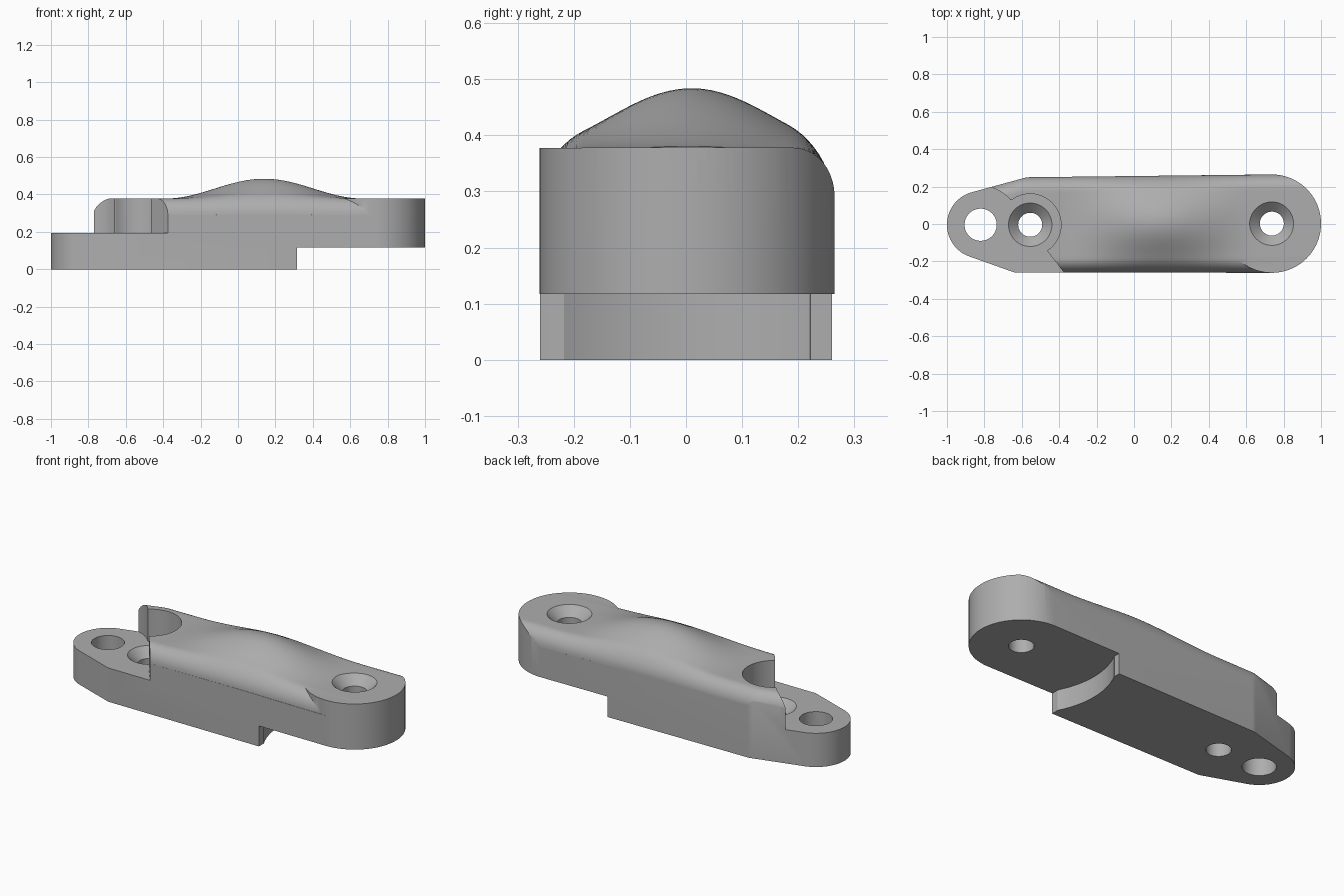
import bpy, bmesh
from math import sin, cos, pi, radians

if "Cube" in bpy.data.objects:
    bpy.data.objects.remove(bpy.data.objects["Cube"])

TOP, SHELF, UNDER = 0.378, 0.193, 0.117
BOSS, EYE, SEAT = (0.737, 0.002), (-0.82, -0.004), (-0.555, -0.004)
BOSS_R, EYE_R = 0.263, 0.18


def arc(center, r, a0, a1, n=32):
    """Points on an arc, angles in degrees."""
    angles = [radians(a0 + (a1 - a0) * i / n) for i in range(n + 1)]
    return [(center[0] + r * cos(a), center[1] + r * sin(a)) for a in angles]


def loft(name, sections):
    """Closed solid through matching rings of points, facing outward."""
    bm = bmesh.new()
    rings = [[bm.verts.new(p) for p in section] for section in sections]
    for a, b in zip(rings, rings[1:]):
        for i in range(len(a)):
            j = (i + 1) % len(a)
            bm.faces.new((a[i], a[j], b[j], b[i]))
    bm.faces.new(list(reversed(rings[0])))
    bm.faces.new(rings[-1])
    bm.normal_update()
    if bm.calc_volume(signed=True) < 0:
        bmesh.ops.reverse_faces(bm, faces=bm.faces[:])
    mesh = bpy.data.meshes.new(name)
    bm.to_mesh(mesh)
    bm.free()
    ob = bpy.data.objects.new(name, mesh)
    bpy.context.scene.collection.objects.link(ob)
    return ob


def prism(name, points, z0, z1):
    return loft(name, [[(x, y, z) for x, y in points] for z in (z0, z1)])


def turned(name, center, profile):
    """Solid of revolution from (radius, z) points."""
    return loft(name, [[(x, y, z) for x, y in arc(center, r, 0, 360, 64)[:-1]]
                       for r, z in profile])


def combine(target, tool, operation):
    """Apply a boolean, using the second solver if the first gives nothing."""
    mod = target.modifiers.new("cut", "BOOLEAN")
    mod.operation, mod.object = operation, tool
    for solver in ("EXACT", "MANIFOLD"):
        mod.solver = solver
        target.update_tag()
        graph = bpy.context.evaluated_depsgraph_get()
        mesh = bpy.data.meshes.new_from_object(target.evaluated_get(graph))
        if len(mesh.polygons):
            break
    else:
        raise RuntimeError("empty result with " + tool.name)
    target.modifiers.clear()
    target.data = mesh
    bpy.data.objects.remove(tool)


def back_edge(x):
    return min(0.25 + 0.011 * (x + 0.6), 0.168 + 0.3 * (x + 0.873))


def height(x, y):
    bump = cos(pi / 2 * min(1, abs(x - 0.14) / 0.53)) ** 2
    return TOP + 0.106 * bump * cos(pi / 2 * min(1, abs(y - 0.01) / 0.3)) ** 2


def ridge():
    """Humped block whose long top edges are rounded over."""
    width, drop, n = 0.075, 0.088, 10
    side = [(sin(pi / 2 * k / n), 1 - cos(pi / 2 * k / n)) for k in range(n + 1)]
    sections = []
    for i in range(101):
        x = -1.1 + 2.2 * i / 100
        front, back = -0.259, back_edge(x)
        a, b = front + width, back - width
        points = [(a - width * t, d) for t, d in reversed(side)]
        points += [(a + (b - a) * k / 24, 0) for k in range(1, 24)]
        points += [(b + width * t, d) for t, d in side]
        top = [(x, y, height(x, y) - drop * d) for y, d in points]
        sections.append([(x, front - 0.1, -0.1), (x, front - 0.1, TOP - drop)] + top
                        + [(x, back + 0.1, TOP - drop), (x, back + 0.1, -0.1)])
    return loft("ridge", sections)


# Plan outline: narrow rounded nose, tapered shoulders, wide round end
outline = (arc(BOSS, BOSS_R, -90, 90, 48) + arc((-0.56, 0.15), 0.1, 92, 107, 6)
           + arc(EYE, EYE_R, 107, 253, 40) + [(-0.64, -0.259)])
body = prism("clamp_body", outline, 0, 0.7)

# Rounded ridge, with the front rounding stopped at the wide end
shape = ridge()
stop = arc(BOSS, BOSS_R, 160, 270) + [(BOSS[0], -0.4), (1.08, -0.4), (1.08, 0.09)]
combine(shape, prism("round_end", stop, -0.05, TOP - 0.0002), "UNION")
combine(body, shape, "INTERSECT")

# Nose shelf with scooped shoulder
shelf = (arc(EYE, 0.207, 90, 39.5) + arc(SEAT, 0.165, 127, -57, 40)
         + [(-0.375, -0.259), (-0.318, -0.33), (-1.2, -0.33), (-1.2, 0.4), (-0.82, 0.4)])
combine(body, prism("shelf_cutter", shelf, SHELF, 0.9), "DIFFERENCE")

# Underside recess with a concave step
recess = [(1.2, 0.4), (0.315, 0.4), (0.315, 0.222)]
recess += arc(BOSS, 0.475, 152.5, 207.5) + [(0.315, -0.222), (0.315, -0.4), (1.2, -0.4)]
combine(body, prism("recess_cutter", recess, -0.2, UNDER), "DIFFERENCE")

# Plain hole and two countersunk holes
combine(body, turned("eye_cutter", EYE, [(0.086, -0.1), (0.086, 0.6)]), "DIFFERENCE")
for center, z in ((SEAT, SHELF), (BOSS, TOP)):
    sink = [(0.064, -0.1), (0.064, z - 0.05), (0.137, z + 0.02), (0.137, z + 0.2)]
    combine(body, turned("sink_cutter", center, sink), "DIFFERENCE")

# Single grey finish
grey = bpy.data.materials.new("plain grey")
grey.use_nodes = True
colour = (0.42, 0.42, 0.42, 1)
grey.diffuse_color = colour
grey.node_tree.nodes["Principled BSDF"].inputs["Base Color"].default_value = colour
body.data.materials.clear()
body.data.materials.append(grey)
for face in body.data.polygons:
    face.material_index = 0

bpy.ops.object.select_all(action="DESELECT")
body.select_set(True)
bpy.context.view_layer.objects.active = body
bpy.ops.object.shade_smooth_by_angle(angle=radians(28))
